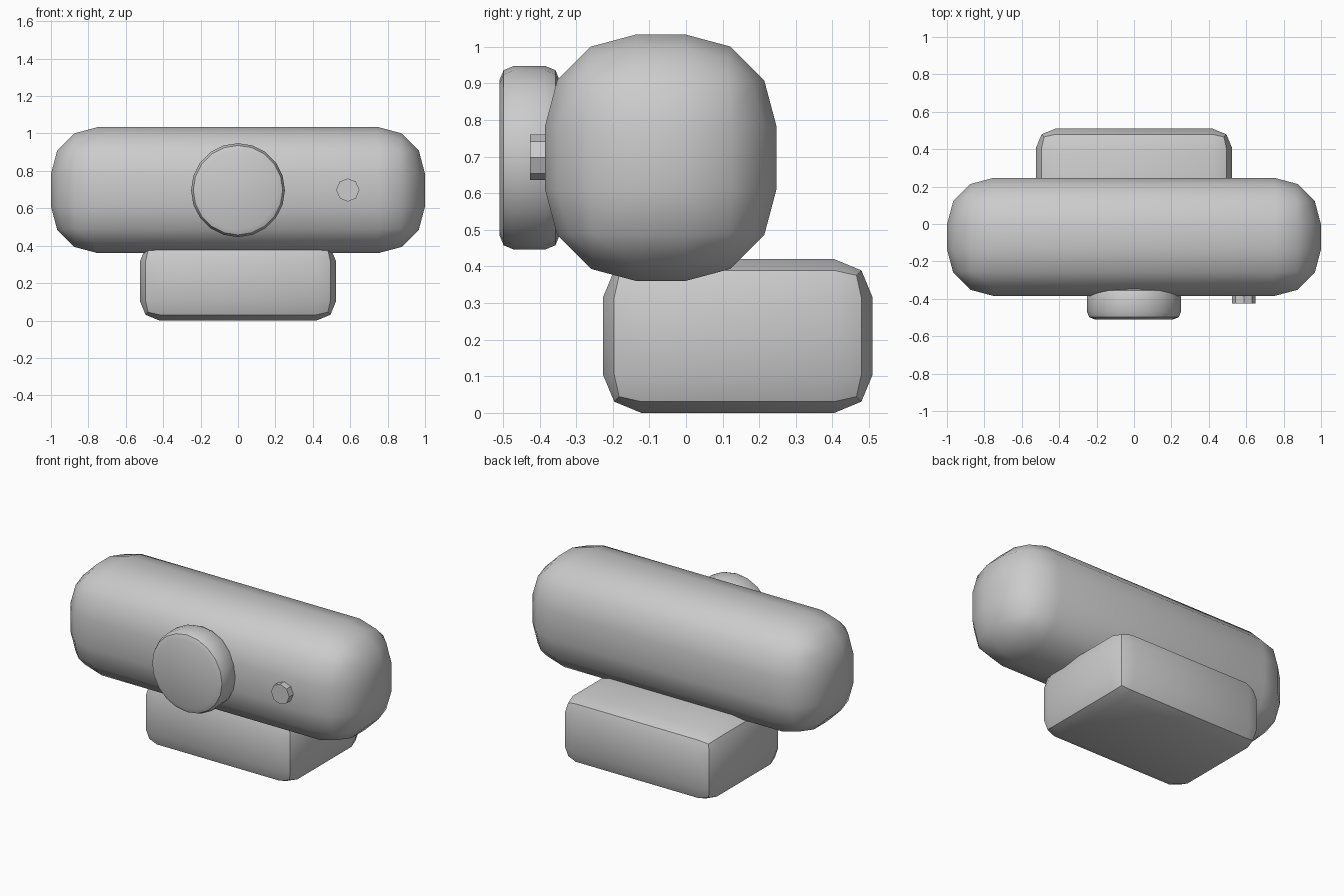
import bpy
import bmesh
import math
from mathutils import Matrix, Vector

cube = bpy.data.objects.get("Cube")
if cube:
    bpy.data.objects.remove(cube, do_unlink=True)

# One plain colour for the whole device
grey = bpy.data.materials.new("light_grey")
grey.use_nodes = True
colour = (0.6, 0.6, 0.6, 1)
grey.diffuse_color = colour
grey.node_tree.nodes["Principled BSDF"].inputs["Base Color"].default_value = colour


def finish(bm, name, bevel, segments):
    """Round the hard edges, mark the remaining creases and make the object."""
    limit = math.radians(35)
    if bevel:
        hard = [e for e in bm.edges if e.calc_face_angle() > limit]
        bmesh.ops.bevel(bm, geom=hard, offset=bevel, offset_type='OFFSET',
                        segments=segments, profile=0.5, affect='EDGES',
                        clamp_overlap=True)
    bmesh.ops.recalc_face_normals(bm, faces=bm.faces)
    for f in bm.faces:
        f.smooth = True
    for e in bm.edges:
        e.smooth = e.calc_face_angle(0) < limit
    mesh = bpy.data.meshes.new(name)
    bm.to_mesh(mesh)
    bm.free()
    mesh.materials.append(grey)
    obj = bpy.data.objects.new(name, mesh)
    bpy.context.scene.collection.objects.link(obj)
    return obj


def rounded_box(name, low, high, bevel, segments):
    low, high = Vector(low), Vector(high)
    bm = bmesh.new()
    bmesh.ops.create_cube(bm, size=1, matrix=Matrix.Translation((low + high) / 2)
                          @ Matrix.Diagonal((*(high - low), 1)))
    return finish(bm, name, bevel, segments)


def front_disc(name, x, z, radius, front, back, sides, bevel=0, segments=2):
    """Cylinder along y with one vertex pointing straight up."""
    bm = bmesh.new()
    matrix = (Matrix.Translation((x, (front + back) / 2, z))
              @ Matrix.Rotation(math.pi / 2, 4, 'X')
              @ Matrix.Rotation(math.pi / 2, 4, 'Z'))
    bmesh.ops.create_cone(bm, cap_ends=True, segments=sides, radius1=radius,
                          radius2=radius, depth=back - front, matrix=matrix)
    return finish(bm, name, bevel, segments)


# Wide rounded housing and the foot below it
rounded_box("housing", (-1, -0.385, 0.36), (1, 0.247, 1.034), 0.25, 3)
rounded_box("foot", (-0.525, -0.227, 0), (0.525, 0.51, 0.42), 0.105, 2)

# Lens and small indicator on the front
front_disc("lens", 0, 0.697, 0.251, -0.51, -0.345, 20, bevel=0.04)
front_disc("indicator", 0.587, 0.698, 0.062, -0.426, -0.34, 8)
